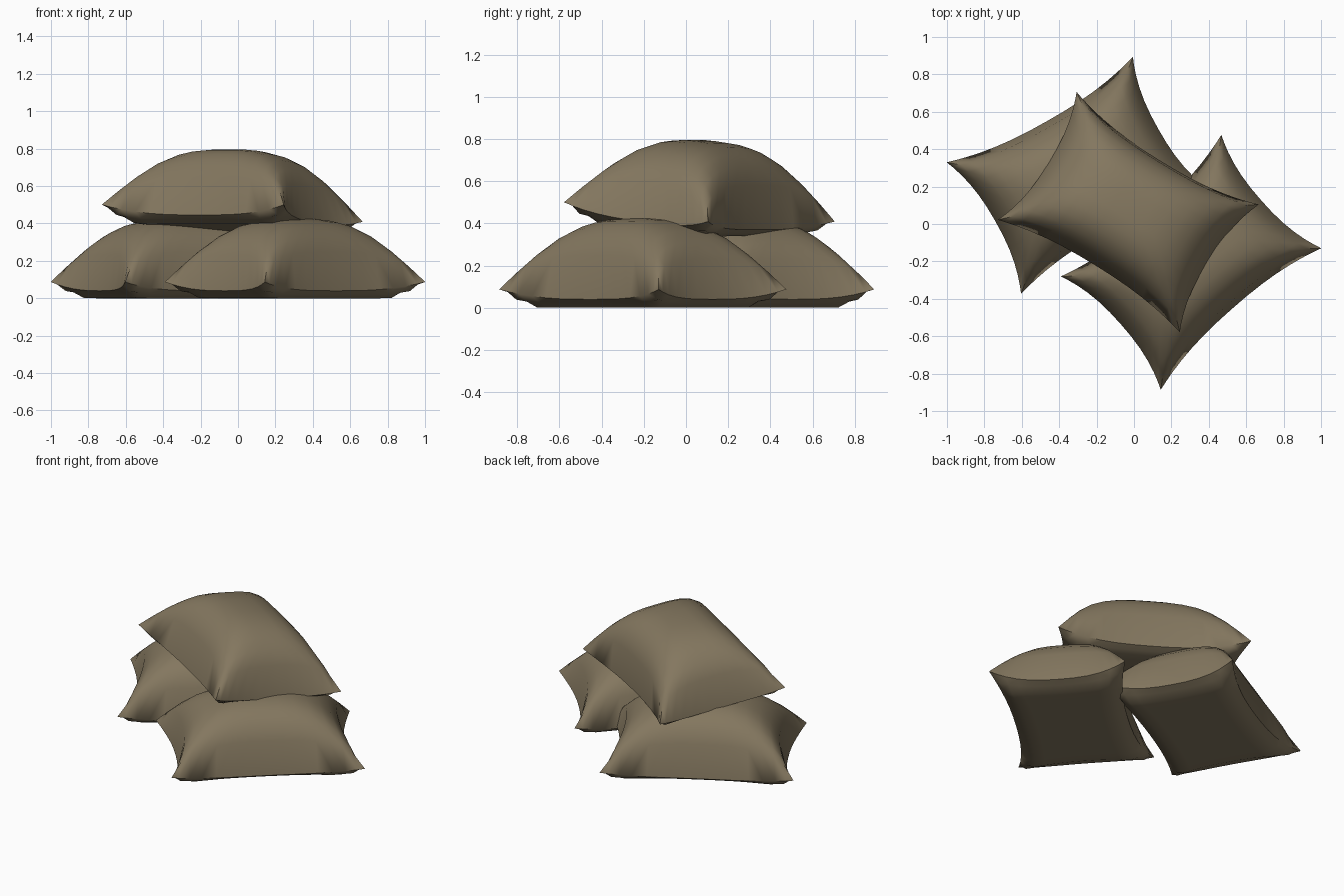
import bpy, bmesh, math
from mathutils import Matrix, Vector

if "Cube" in bpy.data.objects:
    bpy.data.objects.remove(bpy.data.objects["Cube"])

HALF_L, HALF_W, HEIGHT = 0.572, 0.404, 0.425
NU, NV = 14, 12

cloth = bpy.data.materials.new("sack_cloth")
cloth.diffuse_color = (0.23, 0.185, 0.115, 1)
cloth.use_nodes = True
cloth.node_tree.nodes["Principled BSDF"].inputs["Base Color"].default_value = cloth.diffuse_color


def spaced(i, n):
    # grid spacing that tightens toward the seams
    t = 2 * i / n - 1
    return 0.5 * t + 0.5 * math.sin(t * math.pi / 2)


def sack_point(u, v, top):
    # pinched outline: edges sag inward, corners stay pointed
    x = HALF_L * u * (1 - 0.125 * (1 - abs(v) ** 2.4))
    y = HALF_W * v * (1 - 0.18 * (1 - abs(u) ** 2.4))
    # seam lifts gently toward the corners
    seam = 0.04 + 0.047 * abs(u * v) ** 3
    if top:
        fill = max(0.0, (1 - abs(u) ** 3) * (1 - abs(v) ** 3))
        z = seam + (HEIGHT - seam) * fill ** 0.47
    else:
        edge = min(1 - abs(u), 1 - abs(v))
        z = seam * max(0.0, 1 - edge / 0.2)
    return Vector((x, y, z))


def make_sack(name, loc, turn, tilt=0):
    bm = bmesh.new()
    for top in (True, False):
        grid = [[bm.verts.new(sack_point(spaced(i, NU), spaced(j, NV), top))
                 for j in range(NV + 1)] for i in range(NU + 1)]
        for i in range(NU):
            for j in range(NV):
                q = [grid[i][j], grid[i + 1][j], grid[i + 1][j + 1], grid[i][j + 1]]
                if not top:
                    q.reverse()
                # split along the line running out to the nearest corner
                k = 0 if (i < NU / 2) == (j < NV / 2) else 1
                q = q[k:] + q[:k]
                bm.faces.new((q[0], q[1], q[2]))
                bm.faces.new((q[0], q[2], q[3]))
    # sew the two halves together along the seam
    bmesh.ops.remove_doubles(bm, verts=bm.verts, dist=1e-4)
    bmesh.ops.recalc_face_normals(bm, faces=bm.faces)
    bm.transform(Matrix.Translation(loc)
                 @ Matrix.Rotation(math.radians(turn), 4, 'Z')
                 @ Matrix.Rotation(math.radians(tilt), 4, 'X'))
    me = bpy.data.meshes.new(name)
    bm.to_mesh(me)
    bm.free()
    me.materials.append(cloth)
    ob = bpy.data.objects.new(name, me)
    bpy.context.collection.objects.link(ob)
    bpy.ops.object.select_all(action='DESELECT')
    ob.select_set(True)
    bpy.context.view_layer.objects.active = ob
    bpy.ops.object.shade_smooth_by_angle(angle=math.radians(60))


# two sacks on the ground, one leaning across them
make_sack("back_left_sack", (-0.305, 0.26, 0), 29.5)
make_sack("front_right_sack", (0.305, -0.205, 0), 41.4)
make_sack("top_sack", (-0.036, 0.055, 0.368), -31.7, -6.5)
